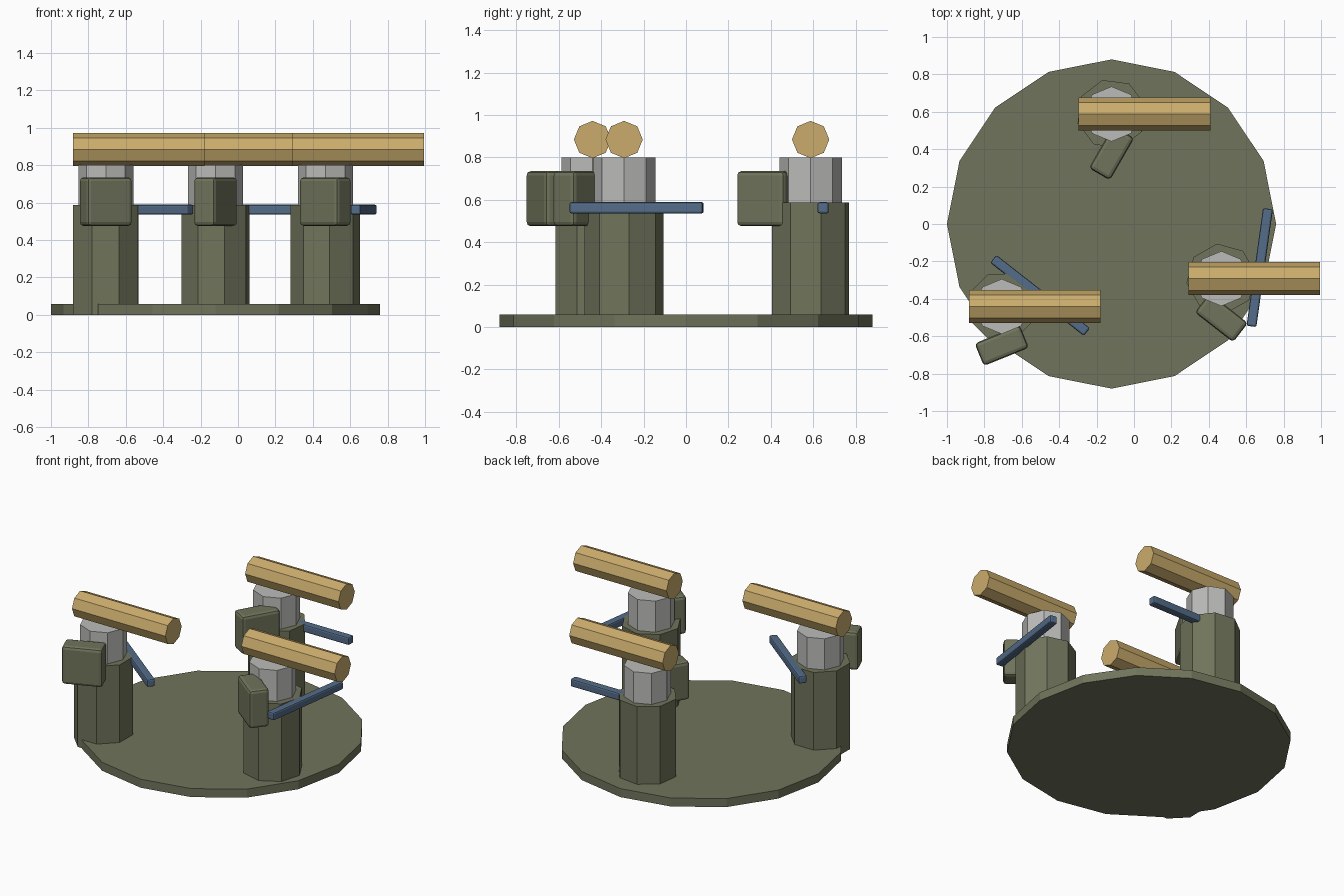
import bpy
from math import radians, pi

if "Cube" in bpy.data.objects:
    bpy.data.objects.remove(bpy.data.objects["Cube"])


def material(name, rgb):
    m = bpy.data.materials.new(name)
    m.diffuse_color = (*rgb, 1)
    m.use_nodes = True
    m.node_tree.nodes["Principled BSDF"].inputs["Base Color"].default_value = m.diffuse_color
    return m


GREEN = material("olive green", (0.162, 0.175, 0.105))
GREY = material("light grey", (0.50, 0.50, 0.49))
GOLD = material("sand gold", (0.59, 0.41, 0.15))
BLUE = material("steel blue", (0.088, 0.15, 0.25))


def cylinder(name, sides, r, depth, loc, rot, mat):
    bpy.ops.mesh.primitive_cylinder_add(vertices=sides, radius=r, depth=depth,
                                        location=loc, rotation=rot)
    ob = bpy.context.object
    ob.name = name
    ob.data.materials.append(mat)
    return ob


def box(name, size, loc, yaw, bevel, segments, mat):
    bpy.ops.mesh.primitive_cube_add(size=1, location=loc, rotation=(0, 0, yaw))
    ob = bpy.context.object
    ob.name = name
    ob.scale = size
    bpy.ops.object.transform_apply(location=False, rotation=False, scale=True)
    ob.data.materials.append(mat)
    mod = ob.modifiers.new("rounded edges", 'BEVEL')
    mod.width = bevel
    mod.segments = segments
    return ob


# round base plate
cylinder("base_plate", 16, 0.88, 0.058, (-0.12, 0, 0.029), (0, 0, 0), GREEN)

# three figures: position and turn
figures = [("back", -0.12, 0.588, 60), ("left", -0.707, -0.441, 22),
           ("right", 0.467, -0.292, -38)]
for tag, x, y, deg in figures:
    yaw = radians(deg)
    # body and head
    cylinder(tag + "_body", 8, 0.188, 0.588, (x, y, 0.294), (0, 0, yaw), GREEN)
    cylinder(tag + "_head", 8, 0.147, 0.23, (x, y, 0.685), (0, 0, 0), GREY)
    # log lying along x on top
    cylinder(tag + "_log", 8, 0.088, 0.705, (x + 0.176, y, 0.884), (0, pi / 2, 0), GOLD)
    # pack in front and bar at the side
    box(tag + "_pack", (0.26, 0.13, 0.26), (x, y - 0.209, 0.605), yaw, 0.02, 2, GREEN)
    box(tag + "_bar", (0.635, 0.053, 0.053), (x + 0.205, y + 0.059, 0.562),
        yaw - radians(60), 0.01, 2, BLUE)
